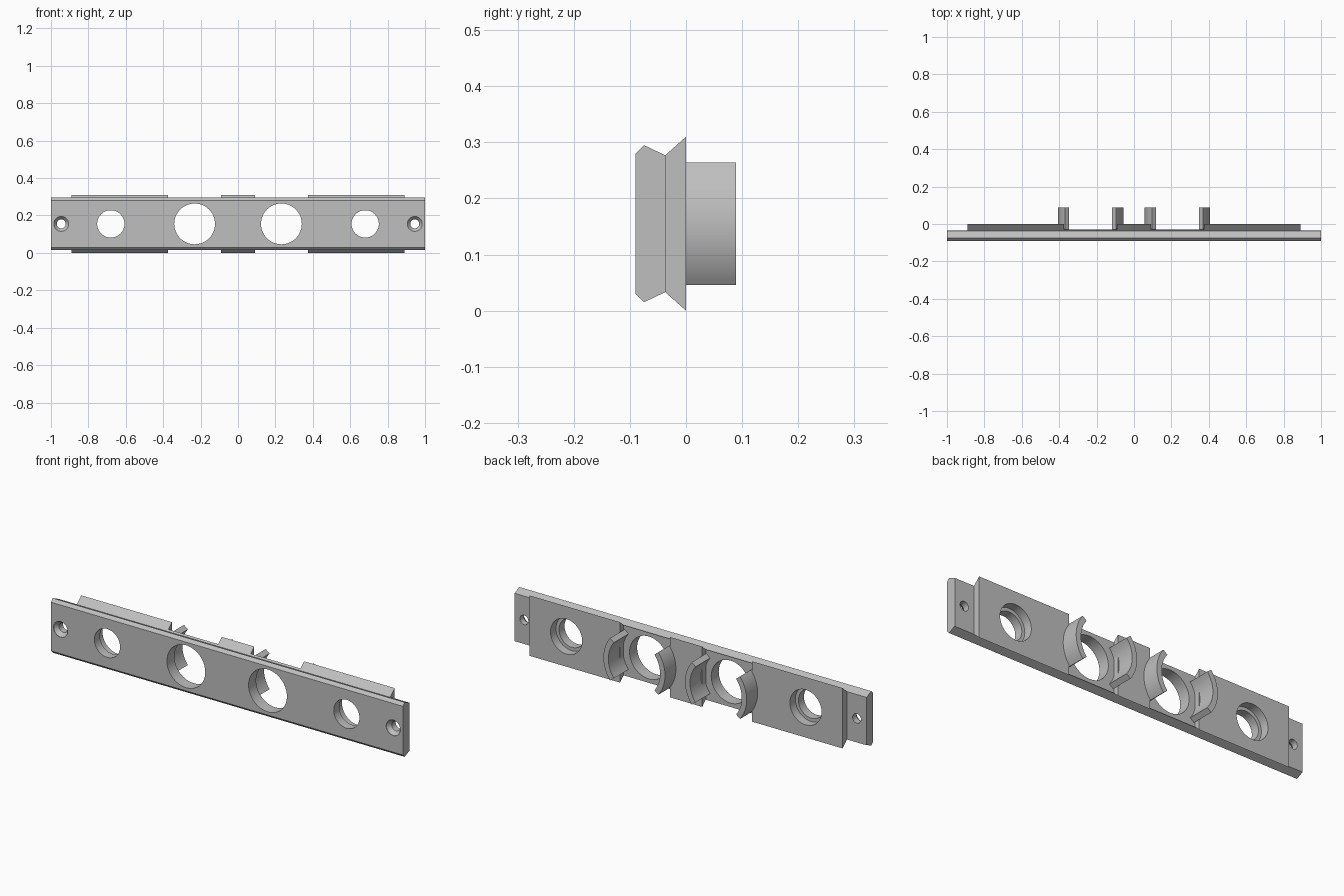
import bpy, bmesh, math
from mathutils import Vector

cube = bpy.data.objects.get("Cube")
if cube:
    bpy.data.objects.remove(cube, do_unlink=True)

MID = 0.155     # height of the centre line
SEG = 64

grey = bpy.data.materials.new("plain_grey")
grey.use_nodes = True
grey.diffuse_color = (0.52, 0.52, 0.52, 1)
grey.node_tree.nodes["Principled BSDF"].inputs["Base Color"].default_value = (0.52, 0.52, 0.52, 1)


def finish(name, bm):
    bmesh.ops.recalc_face_normals(bm, faces=bm.faces)
    mesh = bpy.data.meshes.new(name)
    bm.to_mesh(mesh)
    bm.free()
    mesh.materials.append(grey)
    ob = bpy.data.objects.new(name, mesh)
    bpy.context.collection.objects.link(ob)
    return ob


def activate(ob):
    bpy.ops.object.select_all(action='DESELECT')
    ob.select_set(True)
    bpy.context.view_layer.objects.active = ob


def smooth(ob):
    activate(ob)
    bpy.ops.object.shade_smooth_by_angle(angle=math.radians(25))


def prism(name, points, offset):
    """Extrude a flat outline along an offset."""
    bm = bmesh.new()
    face = bm.faces.new([bm.verts.new(p) for p in points])
    out = bmesh.ops.extrude_face_region(bm, geom=[face], use_keep_orig=True)
    verts = [g for g in out["geom"] if isinstance(g, bmesh.types.BMVert)]
    bmesh.ops.translate(bm, verts=verts, vec=Vector(offset))
    return finish(name, bm)


def turned(name, x, profile):
    """Closed solid turned about the y direction from (y, radius) pairs."""
    bm = bmesh.new()
    rings = []
    for y, r in profile:
        angles = [2 * math.pi * i / SEG for i in range(SEG)]
        rings.append([bm.verts.new((x + r * math.cos(a), y, MID + r * math.sin(a))) for a in angles])
    for lo, hi in zip(rings, rings[1:]):
        for i in range(SEG):
            j = (i + 1) % SEG
            bm.faces.new((lo[i], lo[j], hi[j], hi[i]))
    bm.faces.new(rings[0])
    bm.faces.new(rings[-1])
    return finish(name, bm)


def slot(name, x0, x1, floor):
    """Full-height block that removes the back down to a floor."""
    pts = [(x0, floor, -0.1), (x1, floor, -0.1), (x1, floor, 0.5), (x0, floor, 0.5)]
    return prism(name, pts, (0, 0.2, 0))


# Dovetail bar, extruded along its length
half = [(-0.09, 0.125), (-0.075, 0.14), (-0.037, 0.122), (0, 0.155)]
outline = [(-1, y, MID + h) for y, h in half] + [(-1, y, MID - h) for y, h in reversed(half)]
bar = prism("mounting_bar", outline, (2, 0, 0))

# Slots, lamp holes, stepped holes and countersunk screw holes
cutters = []
for s in (-1, 1):
    cutters += [
        slot("end_slot", *sorted((s * 0.89, s * 1.1)), -0.036),
        slot("middle_slot", *sorted((s * 0.092, s * 0.375)), -0.029),
        turned("large_hole", s * 0.232, [(-0.2, 0.109), (0.2, 0.109)]),
        turned("stepped_hole", s * 0.68, [(-0.2, 0.073), (-0.045, 0.073), (-0.045, 0.09), (0.2, 0.09)]),
        turned("screw_hole", s * 0.945, [(-0.1, 0.04), (-0.088, 0.04), (-0.068, 0.024), (0.2, 0.024)]),
    ]
for c in cutters:
    c.hide_render = True
    activate(bar)
    mod = bar.modifiers.new("cut", 'BOOLEAN')
    mod.operation = 'DIFFERENCE'
    mod.solver = 'EXACT'
    mod.object = c
    bpy.ops.object.modifier_apply(modifier=mod.name)
for c in cutters:
    bpy.data.objects.remove(c, do_unlink=True)
smooth(bar)

# Curved clip jaws either side of each large hole
SPAN = math.radians(38.5)
STEPS = 20
for side, s in (("right", -1), ("left", 1)):
    for place, d in (("outer", s), ("inner", -s)):
        angles = [SPAN * (2 * i / STEPS - 1) for i in range(STEPS + 1)]
        arc = [(0.175, a) for a in angles] + [(0.147, a) for a in reversed(angles)]
        pts = [(s * 0.232 + d * r * math.cos(a), -0.031, MID + r * math.sin(a)) for r, a in arc]
        smooth(prism(f"{side}_{place}_clip_jaw", pts, (0, 0.12, 0)))
